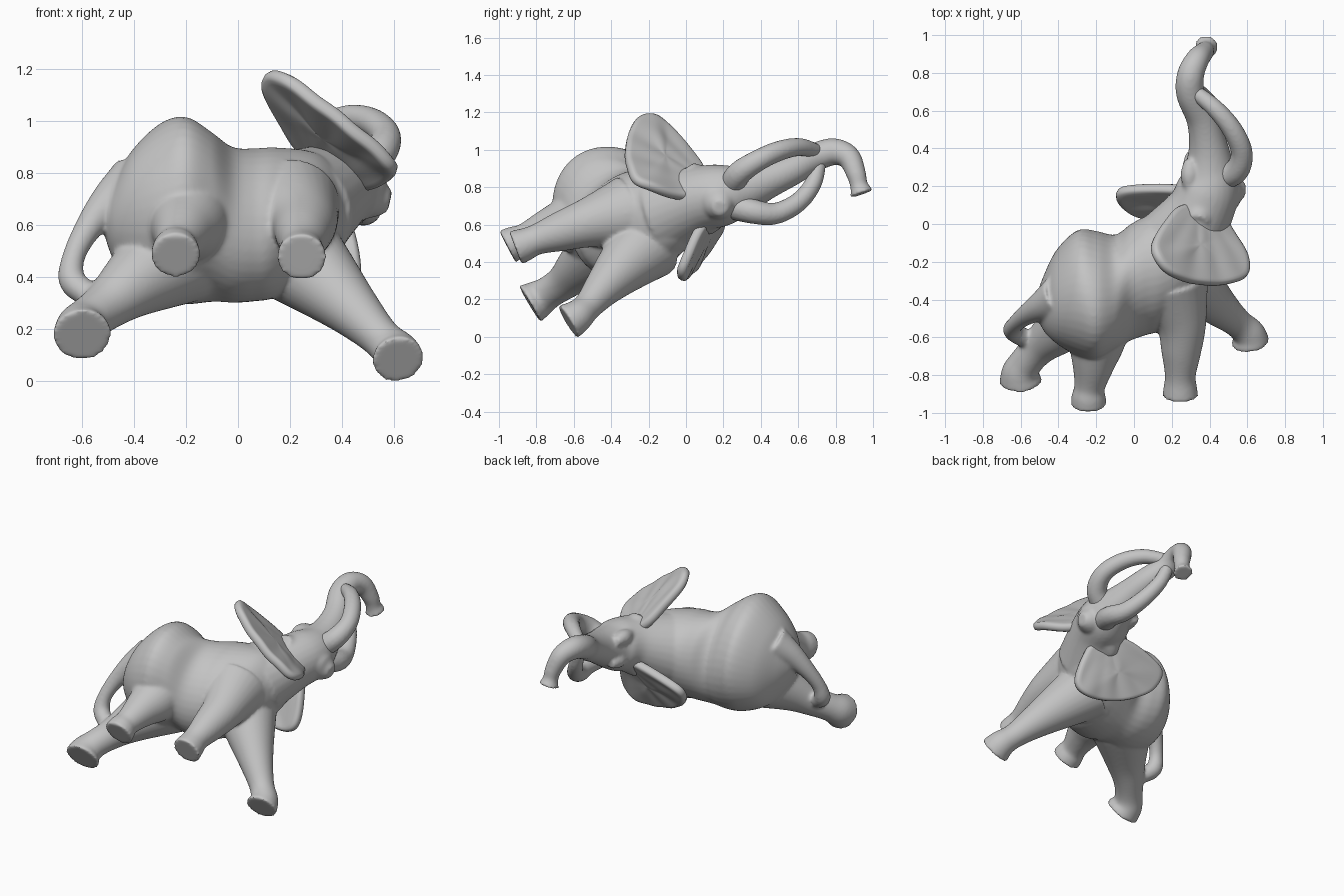
import bpy, bmesh, math
from mathutils import Vector

grey = bpy.data.materials.new("clay_grey")
grey.diffuse_color = (0.55, 0.55, 0.55, 1)


def spline(pts, steps, closed=False):
    """Smooth curve through points that may carry radii."""
    n, out = len(pts), []
    pick = (lambda i: pts[i % n]) if closed else (lambda i: pts[max(0, min(n - 1, i))])
    for i in range(n if closed else n - 1):
        quad = list(zip(pick(i - 1), pick(i), pick(i + 1), pick(i + 2)))
        for s in range(steps):
            t = s / steps
            out.append([0.5 * (2 * b + (c - a) * t + (2 * a - 5 * b + 4 * c - d) * t * t
                               + (3 * b - a - 3 * c + d) * t ** 3) for a, b, c, d in quad])
    if not closed:
        out.append(list(pts[-1]))
    return out


def tube(bm, pts, frame=None, sides=28):
    """Sweep rings along a path; points are x, y, z, radius (and second radius)."""
    path = spline(pts, 6)
    pos = [Vector(p[:3]) for p in path]
    up, rings = Vector((0.1, 0.2, 1)), []
    for i, p in enumerate(path):
        if frame:
            u, v = frame
        else:
            t = (pos[min(i + 1, len(pos) - 1)] - pos[max(i - 1, 0)]).normalized()
            u = (up - t * up.dot(t)).normalized()
            v = t.cross(u)
            up = u
        ring = []
        for k in range(sides):
            a = 2 * math.pi * k / sides
            ring.append(bm.verts.new(pos[i] + u * math.cos(a) * p[3] + v * math.sin(a) * p[-1]))
        rings.append(ring)
    for r, q in zip(rings, rings[1:]):
        for k in range(sides):
            j = (k + 1) % sides
            bm.faces.new((r[k], r[j], q[j], q[k]))
    bm.faces.new(rings[0][::-1])
    bm.faces.new(rings[-1])


def make(name, bm):
    bmesh.ops.recalc_face_normals(bm, faces=bm.faces[:])
    me = bpy.data.meshes.new(name)
    bm.to_mesh(me)
    bm.free()
    me.materials.append(grey)
    for f in me.polygons:
        f.use_smooth = True
    ob = bpy.data.objects.new(name, me)
    bpy.context.collection.objects.link(ob)
    return ob


def fuse(ob, smooth):
    m = ob.modifiers.new("fuse", 'REMESH')
    m.mode, m.voxel_size, m.use_smooth_shade = 'VOXEL', 0.01, True
    m = ob.modifiers.new("soften", 'SMOOTH')
    m.factor, m.iterations = 0.5, smooth


# body, legs, head, trunk and tail, fused into one skin
bm = bmesh.new()
tilt = (Vector((0, 0.83, 0.55)), Vector((0, -0.55, 0.83)))
# torso
tube(bm, [(-0.52, -0.43, 0.62, 0.04, 0.04), (-0.48, -0.42, 0.61, 0.14, 0.15),
          (-0.41, -0.385, 0.625, 0.24, 0.27), (-0.30, -0.365, 0.65, 0.325, 0.35),
          (-0.20, -0.375, 0.655, 0.32, 0.38), (-0.10, -0.36, 0.63, 0.285, 0.345),
          (-0.02, -0.31, 0.60, 0.315, 0.295), (0.06, -0.275, 0.60, 0.33, 0.28),
          (0.15, -0.25, 0.61, 0.32, 0.275), (0.30, -0.17, 0.64, 0.25, 0.235),
          (0.39, -0.12, 0.65, 0.16, 0.16), (0.43, -0.10, 0.65, 0.08, 0.08)], tilt, 40)
# upper rear leg
tube(bm, [(-0.22, -0.42, 0.67, 0.22), (-0.20, -0.60, 0.61, 0.165), (-0.215, -0.74, 0.57, 0.115),
          (-0.235, -0.86, 0.525, 0.082), (-0.24, -0.91, 0.505, 0.09), (-0.24, -0.955, 0.482, 0.096)])
# lower rear leg
tube(bm, [(-0.25, -0.42, 0.48, 0.20), (-0.40, -0.56, 0.375, 0.135), (-0.50, -0.65, 0.295, 0.097),
          (-0.57, -0.73, 0.24, 0.088), (-0.60, -0.785, 0.205, 0.10), (-0.60, -0.835, 0.175, 0.114)])
# upper front leg
tube(bm, [(0.20, -0.32, 0.66, 0.20), (0.25, -0.52, 0.61, 0.135), (0.25, -0.68, 0.56, 0.105),
          (0.245, -0.80, 0.52, 0.082), (0.245, -0.86, 0.495, 0.088), (0.245, -0.912, 0.475, 0.096)])
# lower front leg
tube(bm, [(0.20, -0.20, 0.50, 0.20), (0.33, -0.33, 0.38, 0.15), (0.45, -0.44, 0.265, 0.105),
          (0.55, -0.525, 0.165, 0.078), (0.605, -0.58, 0.112, 0.088), (0.618, -0.63, 0.08, 0.102)])
# neck, skull and raised trunk
tube(bm, [(0.24, -0.10, 0.67, 0.23), (0.35, 0.07, 0.735, 0.18), (0.395, 0.20, 0.76, 0.165),
          (0.40, 0.31, 0.79, 0.13), (0.39, 0.43, 0.835, 0.10), (0.36, 0.56, 0.89, 0.084),
          (0.30, 0.69, 0.96, 0.077), (0.30, 0.79, 0.99, 0.072), (0.335, 0.87, 0.96, 0.063),
          (0.37, 0.91, 0.87, 0.053), (0.38, 0.925, 0.81, 0.048), (0.385, 0.94, 0.765, 0.066)])
# jaw
tube(bm, [(0.40, 0.14, 0.73, 0.15), (0.49, 0.17, 0.72, 0.115), (0.545, 0.18, 0.70, 0.075),
          (0.585, 0.18, 0.69, 0.04)])
# brows
for x, y, z in ((0.295, 0.26, 0.86), (0.305, 0.30, 0.72)):
    tube(bm, [(x, y - 0.08, z, 0.03), (x, y, z, 0.05), (x, y + 0.08, z, 0.03)], sides=12)
# ear roots
tube(bm, [(0.38, 0.14, 0.77, 0.13), (0.35, 0.06, 0.83, 0.10), (0.335, 0.0, 0.89, 0.06)])
tube(bm, [(0.38, 0.14, 0.72, 0.13), (0.32, 0.13, 0.63, 0.08), (0.28, 0.11, 0.57, 0.04)])
# tail
tube(bm, [(-0.40, -0.39, 0.75, 0.12), (-0.49, -0.435, 0.69, 0.08), (-0.575, -0.485, 0.59, 0.054),
          (-0.632, -0.535, 0.48, 0.044), (-0.64, -0.565, 0.39, 0.052), (-0.59, -0.60, 0.34, 0.05),
          (-0.54, -0.63, 0.31, 0.04)])
fuse(make("body", bm), 10)

# tusks sweeping in to meet the trunk
tusks = {
    "upper_tusk": [(0.44, 0.24, 0.79, 0.07), (0.54, 0.28, 0.87, 0.066), (0.57, 0.38, 0.94, 0.058),
                   (0.52, 0.50, 0.995, 0.054), (0.43, 0.61, 1.015, 0.048), (0.32, 0.70, 0.99, 0.04)],
    "lower_tusk": [(0.44, 0.22, 0.71, 0.075), (0.49, 0.36, 0.67, 0.066), (0.47, 0.48, 0.66, 0.058),
                   (0.42, 0.60, 0.72, 0.052), (0.36, 0.68, 0.82, 0.046), (0.32, 0.71, 0.93, 0.04)]}
for name, pts in tusks.items():
    bm = bmesh.new()
    tube(bm, pts, sides=16)
    fuse(make(name, bm), 3)


# ears: fanned sheets with gentle ruffles
def ear(name, rim, root, lift):
    bm = bmesh.new()
    edge = [Vector(p) for p in spline(rim, 6, True)]
    mid = sum(edge, Vector()) / len(edge)
    normal = Vector()
    for a, b in zip(edge, edge[1:] + edge[:1]):
        normal += (a - mid).cross(b - mid)
    normal.normalize()
    root, n, rings = Vector(root), len(edge), 8
    axis = (mid - root).normalized()
    side = normal.cross(axis)
    grid = []
    for r in range(1, rings + 1):
        f, row = r / rings, []
        for p in edge:
            q = mid.lerp(p, f)
            d = q - root
            ang = math.atan2(d.dot(side), d.dot(axis))
            q = q + normal * (lift * (1 - f * f) + 0.003 * math.sin(ang * 16) * min(1, d.length * 3))
            row.append(bm.verts.new(q))
        grid.append(row)
    hub = bm.verts.new(mid + normal * lift)
    for k in range(n):
        j = (k + 1) % n
        bm.faces.new((hub, grid[0][k], grid[0][j]))
        for a, b in zip(grid, grid[1:]):
            bm.faces.new((a[k], b[k], b[j], a[j]))
    ob = make(name, bm)
    m = ob.modifiers.new("thickness", 'SOLIDIFY')
    m.thickness, m.offset = 0.055, 0
    m = ob.modifiers.new("round", 'SUBSURF')
    m.levels = m.render_levels = 1


ear("upper_ear", [(0.095, -0.10, 1.13), (0.12, -0.19, 1.19), (0.21, -0.28, 1.15), (0.41, -0.325, 1.0),
                  (0.585, -0.29, 0.85), (0.605, -0.19, 0.79), (0.53, -0.05, 0.745), (0.42, 0.09, 0.75),
                  (0.25, 0.10, 0.88), (0.165, 0.02, 1.0)], (0.34, 0.12, 0.81), 0.0)
ear("lower_ear", [(-0.09, 0.175, 0.56), (-0.07, 0.10, 0.455), (0.04, 0.045, 0.375), (0.20, -0.01, 0.32),
                  (0.38, -0.03, 0.305), (0.47, -0.02, 0.37), (0.46, 0.05, 0.54), (0.40, 0.13, 0.66),
                  (0.25, 0.19, 0.68), (0.04, 0.195, 0.63)], (0.34, 0.15, 0.67), 0.0)
